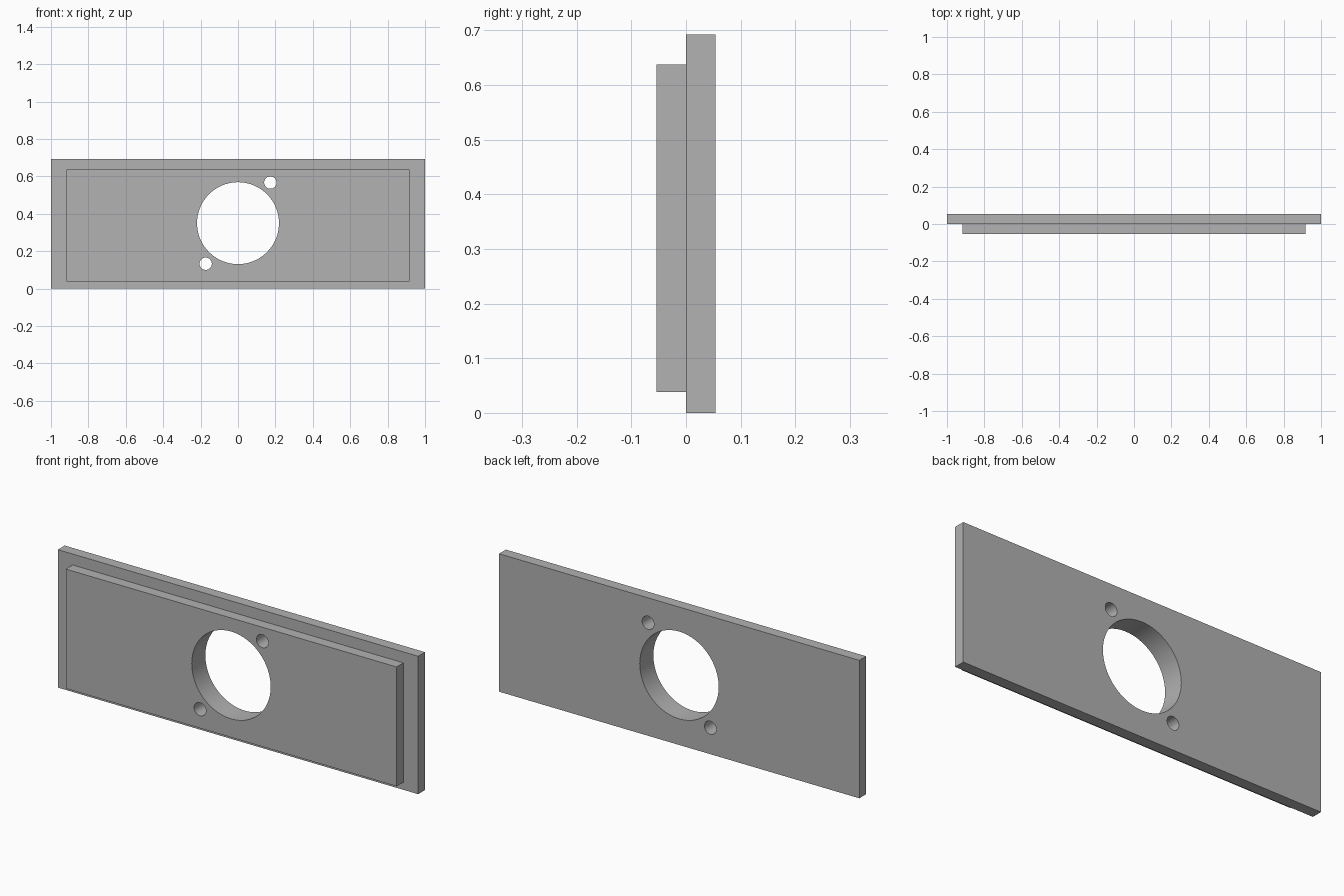
import bpy
import math

if "Cube" in bpy.data.objects:
    bpy.data.objects.remove(bpy.data.objects["Cube"], do_unlink=True)

GREY = (0.445, 0.445, 0.445, 1.0)
HOLE_Z = 0.35

grey = bpy.data.materials.new("plain grey")
grey.use_nodes = True
grey.diffuse_color = GREY
grey.node_tree.nodes["Principled BSDF"].inputs["Base Color"].default_value = GREY


def box(name, x, y, z):
    """Box spanning the given (low, high) ranges."""
    spans = (x, y, z)
    bpy.ops.mesh.primitive_cube_add(size=1, location=[(a + b) / 2 for a, b in spans])
    ob = bpy.context.object
    ob.name = name
    ob.scale = [b - a for a, b in spans]
    bpy.ops.object.transform_apply(location=True, rotation=True, scale=True)
    ob.data.materials.append(grey)
    return ob


def drill(name, x, z, radius, sides):
    """Cylinder running front to back, used as a cutter."""
    bpy.ops.mesh.primitive_cylinder_add(
        vertices=sides, radius=radius, depth=0.4,
        location=(x, 0, z), rotation=(math.pi / 2, 0, 0))
    ob = bpy.context.object
    ob.name = name
    ob.hide_render = True
    ob.data.materials.append(grey)
    return ob


def combine(target, other, operation):
    """Apply a boolean to the target and discard the other object."""
    mod = target.modifiers.new(operation.lower(), 'BOOLEAN')
    mod.operation = operation
    mod.solver = 'EXACT'
    mod.object = other
    bpy.context.view_layer.objects.active = target
    bpy.ops.object.modifier_apply(modifier=mod.name)
    bpy.data.objects.remove(other, do_unlink=True)


# Back plate with the raised front panel, merged into one solid
plate = box("mounting_plate", (-1, 1), (0, 0.054), (0, 0.692))
panel = box("raised_panel", (-0.918, 0.918), (-0.054, 0.02), (0.038, 0.637))
combine(plate, panel, 'UNION')

# Large central opening and two diagonal screw holes
combine(plate, drill("centre_cutter", 0, HOLE_Z, 0.219, 96), 'DIFFERENCE')
for side in (-1, 1):
    cutter = drill("screw_cutter", side * 0.173, HOLE_Z + side * 0.217, 0.033, 48)
    combine(plate, cutter, 'DIFFERENCE')

# Smooth bores, sharp rims
bpy.ops.object.select_all(action='DESELECT')
plate.select_set(True)
bpy.context.view_layer.objects.active = plate
bpy.ops.object.shade_smooth_by_angle(angle=math.radians(30))
